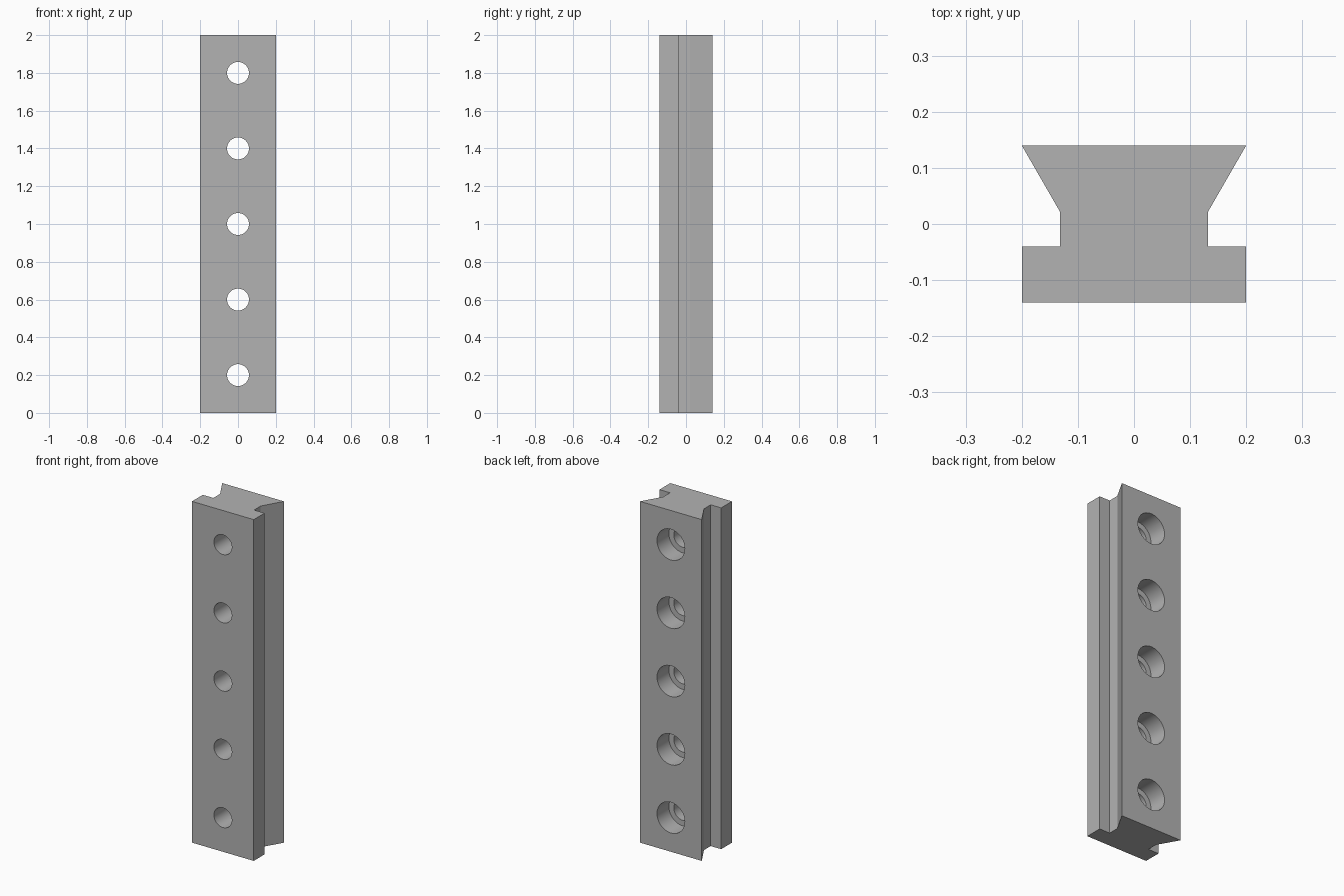
import bpy
import bmesh
from mathutils import Matrix

cube = bpy.data.objects.get("Cube")
if cube:
    bpy.data.objects.remove(cube, do_unlink=True)

LENGTH = 2.0
BACK, FRONT = 0.14, -0.14
BORE_DEPTH = 0.11

steel = bpy.data.materials.new("grey_steel")
steel.use_nodes = True
steel.diffuse_color = (0.45, 0.45, 0.45, 1)
steel.node_tree.nodes["Principled BSDF"].inputs["Base Color"].default_value = (0.45, 0.45, 0.45, 1)


def make_object(name, bm):
    bmesh.ops.recalc_face_normals(bm, faces=bm.faces)
    mesh = bpy.data.meshes.new(name)
    bm.to_mesh(mesh)
    bm.free()
    mesh.materials.append(steel)
    obj = bpy.data.objects.new(name, mesh)
    bpy.context.collection.objects.link(obj)
    return obj


# Dovetail rail: half profile mirrored across x, then extruded upward
half = [(0.2, FRONT), (0.2, -0.04), (0.132, -0.04), (0.132, 0.022), (0.2, BACK)]
profile = half + [(-x, y) for x, y in reversed(half)]
bm = bmesh.new()
base = bm.faces.new([bm.verts.new((x, y, 0)) for x, y in profile])
top = bmesh.ops.extrude_face_region(bm, geom=[base])["geom"]
bmesh.ops.translate(bm, vec=(0, 0, LENGTH),
                    verts=[v for v in top if isinstance(v, bmesh.types.BMVert)])
rail = make_object("dovetail_rail", bm)


# Cutters: a row of cylinders lying along y
def hole_row(name, radius, y_start, y_end):
    bm = bmesh.new()
    for i in range(5):
        place = Matrix.Translation((0, (y_start + y_end) / 2, 0.2 + 0.4 * i))
        bmesh.ops.create_cone(bm, cap_ends=True, segments=64, radius1=radius,
                              radius2=radius, depth=y_end - y_start,
                              matrix=place @ Matrix.Rotation(1.5707963, 4, "X"))
    return make_object(name, bm)


# Through holes with wider counterbores opening at the back
cutters = [hole_row("through_hole_cutter", 0.058, FRONT - 0.1, BACK + 0.1),
           hole_row("counterbore_cutter", 0.09, BACK - BORE_DEPTH, BACK + 0.1)]
for cutter in cutters:
    mod = rail.modifiers.new(cutter.name, "BOOLEAN")
    mod.operation = "DIFFERENCE"
    mod.solver = "EXACT"
    mod.object = cutter

# Apply the cuts, remove the cutters and smooth the bores
bpy.ops.object.select_all(action="DESELECT")
rail.select_set(True)
bpy.context.view_layer.objects.active = rail
for cutter in cutters:
    bpy.ops.object.modifier_apply(modifier=cutter.name)
    bpy.data.objects.remove(cutter, do_unlink=True)
bpy.ops.object.shade_smooth_by_angle(angle=0.5)
